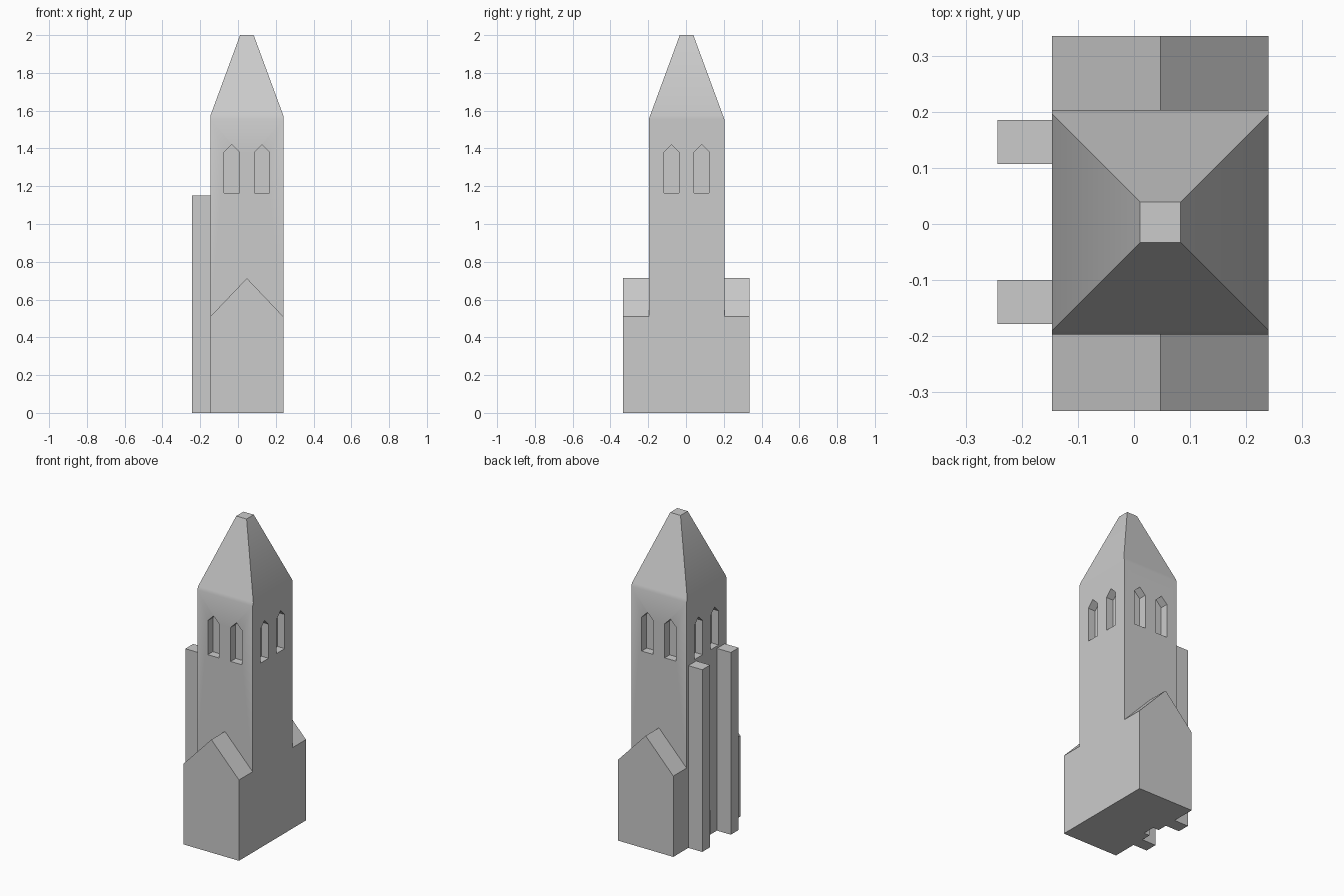
import bpy, math

if "Cube" in bpy.data.objects:
    bpy.data.objects.remove(bpy.data.objects["Cube"])

CX, CY = 0.047, 0.003          # centre of the tower plan
HX, HY = 0.193, 0.2            # half sizes of the tower plan

stone = bpy.data.materials.new("stone grey")
stone.diffuse_color = (0.6, 0.6, 0.6, 1)
stone.use_nodes = True
stone.node_tree.nodes["Principled BSDF"].inputs["Base Color"].default_value = stone.diffuse_color


def make(name, verts, faces):
    me = bpy.data.meshes.new(name)
    me.from_pydata(verts, [], faces)
    me.materials.append(stone)
    ob = bpy.data.objects.new(name, me)
    bpy.context.collection.objects.link(ob)
    return ob


def loft(name, loops):
    """Closed solid through loops listed counter-clockwise seen from the last loop."""
    n = len(loops[0])
    verts = [v for lp in loops for v in lp]
    faces = [tuple(reversed(range(n))), tuple(range(len(verts) - n, len(verts)))]
    for k in range(len(loops) - 1):
        for i in range(n):
            j = (i + 1) % n
            faces.append((k * n + i, k * n + j, (k + 1) * n + j, (k + 1) * n + i))
    return make(name, verts, faces)


def rect(cx, cy, hx, hy, z):
    return [(cx - hx, cy - hy, z), (cx + hx, cy - hy, z),
            (cx + hx, cy + hy, z), (cx - hx, cy + hy, z)]


def gable(half, z0, shoulder, apex):
    return [(-half, z0), (half, z0), (half, shoulder), (0, apex), (-half, shoulder)]


def boolean(target, helper, op):
    mod = target.modifiers.new(op, 'BOOLEAN')
    mod.operation, mod.solver, mod.object = op, 'EXACT', helper
    bpy.context.view_layer.objects.active = target
    bpy.ops.object.modifier_apply(modifier=mod.name)
    bpy.data.objects.remove(helper)


def recess(name, angle, dist, offset, depth, profile):
    """Pointed niche cutter in the wall that faces the given angle."""
    c, s = math.cos(angle), math.sin(angle)

    def loop(r):
        return [(CX + c * r - s * (u + offset), CY + s * r + c * (u + offset), z)
                for u, z in profile]
    return loft(name, [loop(dist - depth), loop(dist + 0.05)])


# Tower shaft with the truncated spire
tower = loft("tower", [rect(CX, CY, HX, HY, 0), rect(CX, CY, HX, HY, 1.555),
                       rect(CX, CY, HX, HX, 1.574), rect(CX, CY, 0.036, 0.036, 2.0)])

# Gabled nave running through the foot of the tower
prof = gable(HX, 0, 0.51, 0.713)
nave = loft("nave", [[(CX + u, y, z) for u, z in prof] for y in (0.335, -0.333)])
boolean(tower, nave, 'UNION')

# Belfry windows, a pair on every side
for k in range(4):
    for offset in (-0.08, 0.08):
        cutter = recess("window_cutter", k * math.pi / 2, HY if k % 2 else HX,
                        offset, 0.05, gable(0.04, 1.165, 1.38, 1.42))
        boolean(tower, cutter, 'DIFFERENCE')

# Small doorway between the buttresses
door = recess("door_cutter", math.pi, HX, 0, 0.04, gable(0.04, -0.05, 0.15, 0.19))
boolean(tower, door, 'DIFFERENCE')

# Tall buttresses on the left wall
parts = [tower]
for name, y in (("front_buttress", -0.139), ("back_buttress", 0.146)):
    parts.append(loft(name, [rect(-0.194, y, 0.049, 0.039, z) for z in (0, 1.15)]))

# Soft shading across the shallow eaves, sharp everywhere else
bpy.ops.object.select_all(action='DESELECT')
for ob in parts:
    ob.select_set(True)
bpy.context.view_layer.objects.active = tower
bpy.ops.object.shade_smooth_by_angle(angle=math.radians(30))
